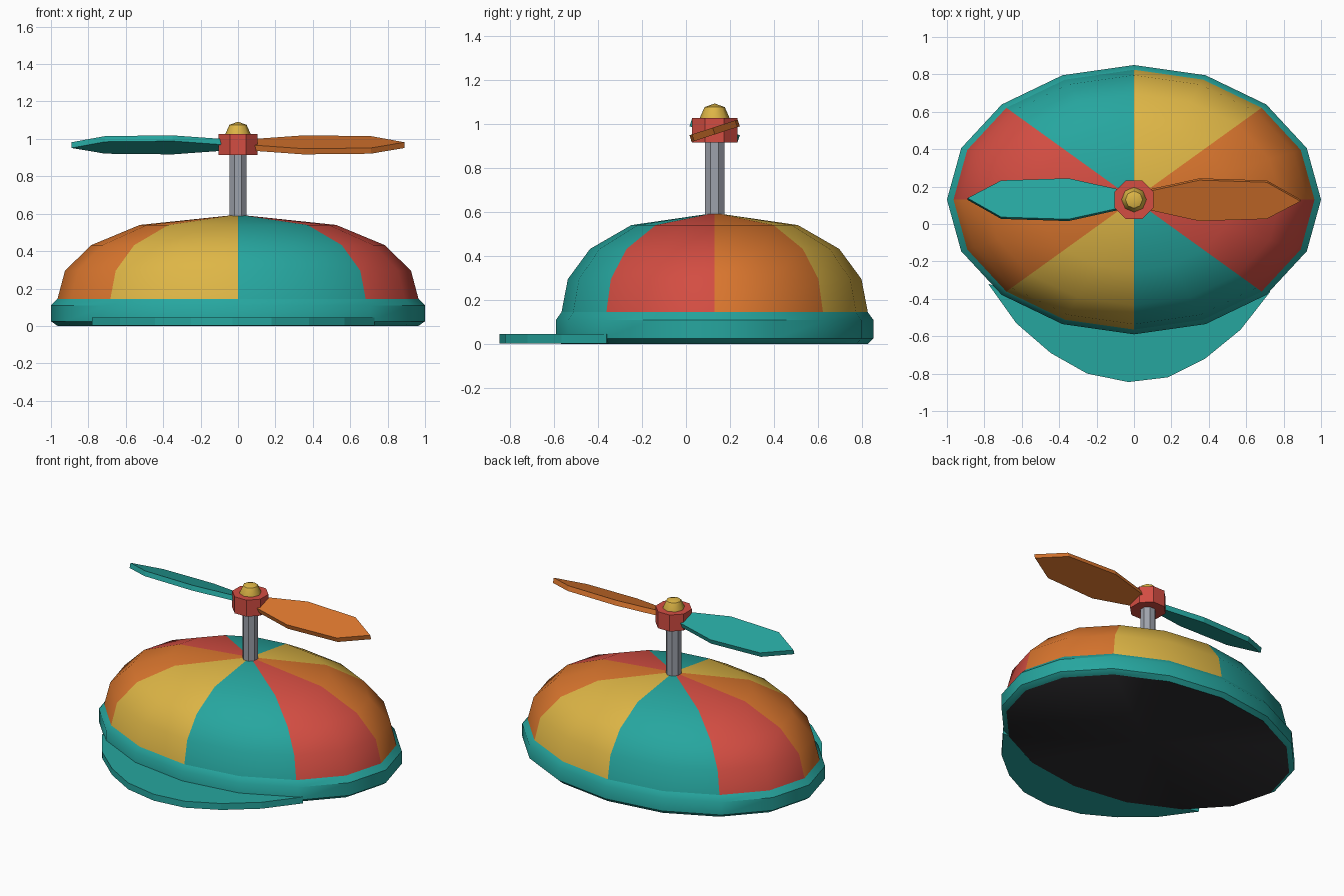
import bpy, bmesh, math
from mathutils import Matrix

if "Cube" in bpy.data.objects:
    bpy.data.objects.remove(bpy.data.objects["Cube"])

CY = 0.13            # cap centre in y
RATIO = 0.72         # cap depth / width


def mat(name, r, g, b):
    lin = [((c / 255 + 0.055) / 1.055) ** 2.4 for c in (r, g, b)]
    m = bpy.data.materials.new(name)
    m.diffuse_color = (*lin, 1)
    m.use_nodes = True
    m.node_tree.nodes["Principled BSDF"].inputs["Base Color"].default_value = m.diffuse_color
    return m


TEAL = mat("teal", 38, 166, 159)
RED = mat("red", 211, 77, 66)
ORANGE = mat("orange", 218, 118, 46)
YELLOW = mat("yellow", 222, 182, 70)
GREY = mat("grey metal", 158, 162, 172)
BLACK = mat("black lining", 46, 45, 48)


def finish(bm, name, mats, smooth=None):
    bmesh.ops.recalc_face_normals(bm, faces=bm.faces)
    me = bpy.data.meshes.new(name)
    bm.to_mesh(me)
    bm.free()
    for m in mats:
        me.materials.append(m)
    ob = bpy.data.objects.new(name, me)
    bpy.context.collection.objects.link(ob)
    if smooth:
        bpy.ops.object.select_all(action='DESELECT')
        ob.select_set(True)
        bpy.context.view_layer.objects.active = ob
        bpy.ops.object.shade_smooth_by_angle(angle=math.radians(smooth))
    return ob


def lathe(name, profile, n, mats, ratio=1, offset=0, smooth=None, rule=None):
    """Revolve (radius, z) points around the cap axis; radius 0 makes a pole."""
    bm = bmesh.new()
    rings = []
    for r, z in profile:
        if r == 0:
            rings.append([bm.verts.new((0, CY, z))] * n)
            continue
        angles = [2 * math.pi * (i + offset) / n for i in range(n)]
        rings.append([bm.verts.new((r * math.cos(a), CY + ratio * r * math.sin(a), z))
                      for a in angles])
    for k, (lo, hi) in enumerate(zip(rings, rings[1:])):
        for i in range(n):
            j = (i + 1) % n
            f = bm.faces.new(dict.fromkeys((lo[i], lo[j], hi[j], hi[i])))
            f.material_index = rule(i, k) if rule else 0
    return finish(bm, name, mats, smooth)


def prism(name, outline, z0, z1, mats, matrix=None):
    """Extrude a flat outline from z0 to z1."""
    bm = bmesh.new()
    face = bm.faces.new([bm.verts.new((x, y, z0)) for x, y in outline])
    ext = bmesh.ops.extrude_face_region(bm, geom=[face])
    top = [v for v in ext["geom"] if isinstance(v, bmesh.types.BMVert)]
    bmesh.ops.translate(bm, verts=top, vec=(0, 0, z1 - z0))
    if matrix:
        bm.transform(matrix)
    return finish(bm, name, mats)


# Dome with eight coloured panels, two segments each
lathe("dome", [(0.97, 0.13), (0.965, 0.145), (0.925, 0.295), (0.785, 0.432), (0.525, 0.54), (0, 0.595)],
      16, [ORANGE, YELLOW, TEAL, RED], RATIO, smooth=40, rule=lambda i, k: (i // 2) % 4)

# Head band, closed underneath with the dark lining
lathe("head_band", [(0, 0), (0.965, 0), (1.0, 0.025), (1.0, 0.11), (0.965, 0.145), (0.94, 0.145)],
      16, [TEAL, BLACK], RATIO, smooth=40, rule=lambda i, k: int(k == 0))

# Brim: outer edge, then an inner arc tucked under the band
outer = [(-0.78, -0.32), (-0.63, -0.53), (-0.445, -0.69), (-0.25, -0.80), (-0.03, -0.845),
         (0.18, -0.82), (0.38, -0.72), (0.57, -0.565), (0.73, -0.36)]
inner = [(0.94 * math.cos(a), CY + 0.94 * RATIO * math.sin(a))
         for a in (math.radians(315 - 11.25 * i) for i in range(9))]
prism("brim", outer + inner, 0.002, 0.045, [TEAL])

# Shaft, hub and finial
lathe("shaft", [(0, 0.56), (0.048, 0.56), (0.048, 0.93), (0, 0.93)], 8, [GREY], offset=0.5)
lathe("hub", [(0, 0.915), (0.112, 0.915), (0.112, 1.025), (0, 1.025)], 8, [RED], offset=0.5)
lathe("finial", [(0, 1.01), (0.068, 1.01), (0.066, 1.03), (0.046, 1.075), (0, 1.092)], 8, [YELLOW], smooth=45)

# Two pitched propeller blades, opposite each other
blade = [(0.07, -0.05), (0.35, -0.115), (0.71, -0.103), (0.89, -0.004),
         (0.71, 0.103), (0.35, 0.115), (0.07, 0.05)]
for name, turn, m in (("right_blade", 0, ORANGE), ("left_blade", math.pi, TEAL)):
    pose = (Matrix.Translation((0, CY, 0.968)) @ Matrix.Rotation(turn, 4, 'Z')
            @ Matrix.Rotation(math.radians(18), 4, 'X'))
    prism(name, blade, -0.016, 0.016, [m], pose)
